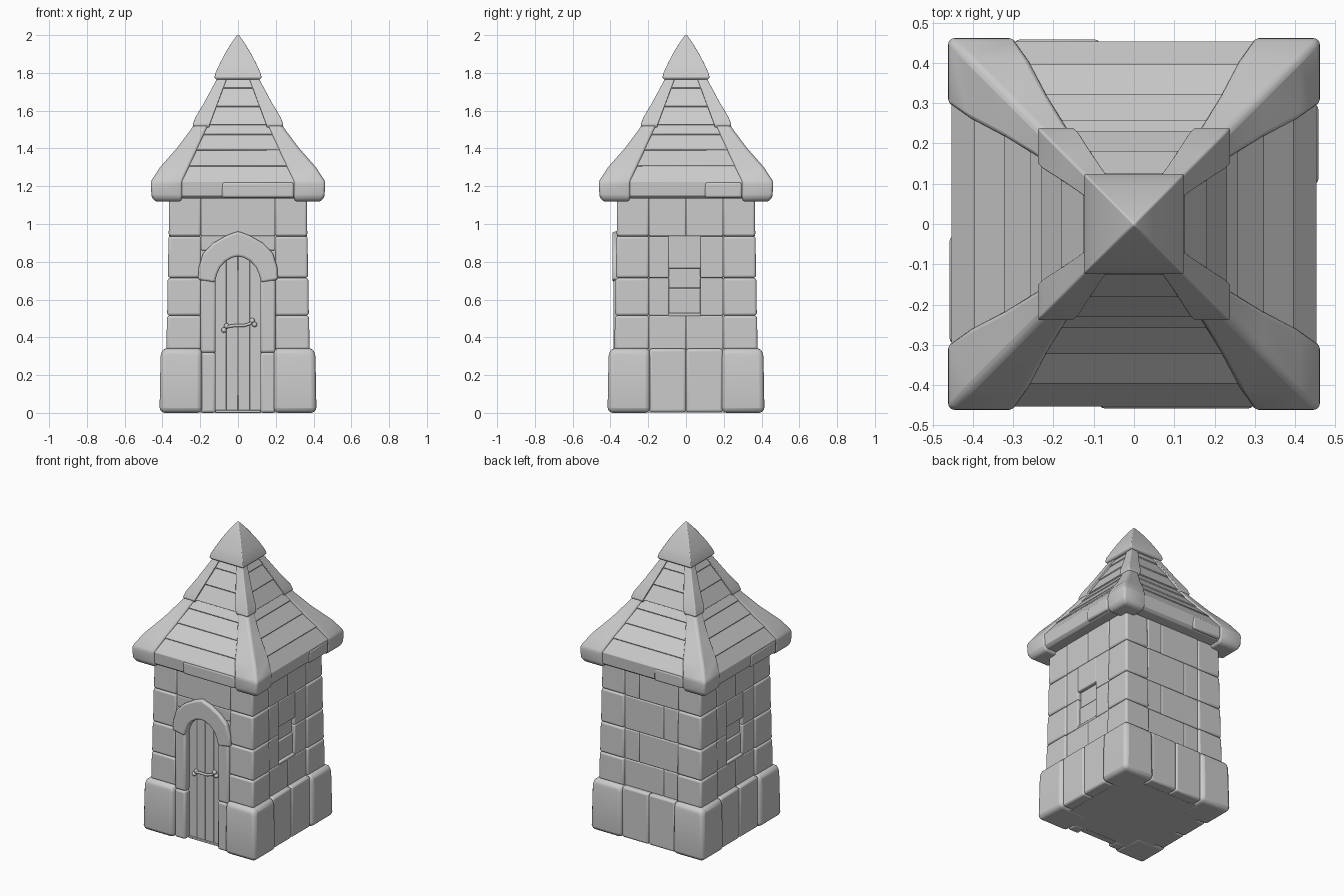
import bpy, bmesh, math
from mathutils import Matrix, Vector

cube = bpy.data.objects.get("Cube")
if cube:
    bpy.data.objects.remove(cube, do_unlink=True)

stone = bpy.data.materials.new("plain grey stone")
stone.use_nodes = True
GREY = (0.6, 0.6, 0.6, 1)
stone.diffuse_color = GREY
stone.node_tree.nodes["Principled BSDF"].inputs["Base Color"].default_value = GREY


def finish(name, bm, bevel, turn=0, segments=3):
    """Turn the mesh about z, store it and round its edges."""
    bmesh.ops.recalc_face_normals(bm, faces=bm.faces)
    bm.transform(Matrix.Rotation(math.radians(turn), 4, "Z"))
    mesh = bpy.data.meshes.new(name)
    bm.to_mesh(mesh)
    bm.free()
    mesh.materials.append(stone)
    ob = bpy.data.objects.new(name, mesh)
    bpy.context.collection.objects.link(ob)
    if bevel:
        mod = ob.modifiers.new("rounding", "BEVEL")
        mod.width, mod.segments = bevel, segments
        mod.limit_method, mod.angle_limit = "ANGLE", math.radians(25)
    bpy.ops.object.select_all(action="DESELECT")
    ob.select_set(True)
    bpy.context.view_layer.objects.active = ob
    bpy.ops.object.shade_smooth_by_angle(angle=math.radians(40))
    return ob


def block(name, x, y, z, bevel=0.01, turn=0):
    """Box from (low, high) ranges."""
    bm = bmesh.new()
    bmesh.ops.create_cube(bm, size=1)
    for v in bm.verts:
        v.co = [r[0] if c < 0 else r[1] for c, r in zip(v.co, (x, y, z))]
    return finish(name, bm, bevel, turn)


def loft(name, sections, bevel, turn=0):
    """Stack of squares (z, low, high), low defaulting to -high."""
    bm = bmesh.new()
    rings = []
    for z, lo, hi in sections:
        corners = ((lo, lo), (hi, lo), (hi, hi), (lo, hi))
        rings.append([bm.verts.new((a, b, z)) for a, b in corners])
    for a, b in zip(rings, rings[1:]):
        for i in range(4):
            j = (i + 1) % 4
            bm.faces.new((a[i], a[j], b[j], b[i]))
    bm.faces.new(rings[0][::-1])
    bm.faces.new(rings[-1])
    return finish(name, bm, bevel, turn)


def tube(name, points, radius):
    curve = bpy.data.curves.new(name, "CURVE")
    curve.dimensions = "3D"
    curve.bevel_depth, curve.bevel_resolution = radius, 3
    curve.use_fill_caps = True
    s = curve.splines.new("POLY")
    s.points.add(len(points) - 1)
    for p, co in zip(s.points, points):
        p.co = (*co, 1)
    curve.materials.append(stone)
    ob = bpy.data.objects.new(name, curve)
    bpy.context.collection.objects.link(ob)


def at(profile, z):
    """Value of a (z, value) profile at height z."""
    for (z0, v0), (z1, v1) in zip(profile, profile[1:]):
        if z <= z1:
            return v0 + (v1 - v0) * (z - z0) / (z1 - z0)
    return profile[-1][1]


# Inner mass behind the stones
block("wall_core", (-0.33, 0.33), (-0.325, 0.33), (0.002, 1.18), 0)

# Corner stones: plinth and quoins
JOINTS = [0.335, 0.515, 0.715, 0.935, 1.15]
for k in range(4):
    turn = 90 * k
    loft("plinth_corner", [(0, 0.19, 0.41), (0.03, 0.19, 0.415),
                           (0.3, 0.19, 0.41), (0.342, 0.19, 0.4)], 0.025, turn)
    for i, (a, b) in enumerate(zip(JOINTS, JOINTS[1:])):
        half = 0.379 - 0.004 * i
        loft("corner_stone", [(a, 0.195, half), (b, 0.195, half - 0.003)], 0.013, turn)


def wall(name, x, z, turn, depth=0.366):
    block(name, x, (-depth, -0.31), z, 0.007, turn)


# Plinth stones and wall stones on the two sides and the back
for turn in (90, 180, 270):
    for a, b in ((-0.195, 0), (0, 0.195)):
        block("plinth_stone", (a, b), (-0.397, -0.3), (0.003, 0.34), 0.014, turn)
    for i, (a, b) in enumerate(zip(JOINTS, JOINTS[1:])):
        if turn != 180 and i in (1, 2):
            wall("window_side_stone", (-0.197, -0.09), (a, b), turn)
            wall("window_side_stone", (0.075, 0.197), (a, b), turn)
            continue
        split = 0.09 * (-1) ** i if turn == 180 else 0
        wall("wall_stone", (-0.197, split), (a, b), turn)
        wall("wall_stone", (split, 0.197), (a, b), turn)

# Blind windows with sill, lintel and two panes
for turn in (90, 270):
    wall("window_sill", (-0.095, 0.08), (0.51, 0.53), turn)
    wall("window_lintel", (-0.095, 0.08), (0.765, 0.937), turn)
    wall("window_lower_pane", (-0.095, 0.08), (0.525, 0.66), turn, 0.348)
    wall("window_upper_pane", (-0.095, 0.08), (0.66, 0.77), turn, 0.342)

# Front wall around the doorway
wall("front_top_stone", (-0.197, 0.197), (0.935, 1.15), 0)
wall("front_arch_backing", (-0.197, 0.197), (0.86, 0.937), 0)
for s in (-1, 1):
    xs = sorted((s * 0.14, s * 0.2))
    wall("front_side_stone", xs, (0.34, 0.862), 0)
    # Door jambs
    xs = sorted((s * 0.118, s * 0.198))
    block("jamb_lower", xs, (-0.386, -0.31), (0.0, 0.32), 0.014)
    block("jamb_upper", xs, (-0.384, -0.31), (0.318, 0.712), 0.014)

# Arch band over the door
OUTER = [(0.212, 0.705), (0.208, 0.77), (0.185, 0.845), (0.13, 0.9), (0.06, 0.94), (0, 0.962)]
INNER = [(0.122, 0.69), (0.113, 0.73), (0.095, 0.77), (0.065, 0.803), (0.03, 0.822), (0, 0.828)]
mirrored = lambda pts: pts + [(-x, z) for x, z in pts[-2::-1]]
bm = bmesh.new()
rows = [[(bm.verts.new((x, -0.325, z)), bm.verts.new((x, -0.39, z))) for x, z in mirrored(p)]
        for p in (OUTER, INNER)]
for i in range(len(rows[0]) - 1):
    (o, p), (q, r) = rows[0][i:i + 2]
    (s, t), (u, v) = rows[1][i:i + 2]
    for f in ((o, p, r, q), (s, u, v, t), (p, t, v, r), (o, q, u, s)):
        bm.faces.new(f)
for i in (0, -1):
    bm.faces.new((*rows[0][i], *rows[1][i][::-1]))
finish("door_arch", bm, 0.012)

# Door planks and threshold
for i in range(4):
    x = -0.124 + 0.062 * i
    block("door_plank", (x, x + 0.062), (-0.343, -0.31), (0.004, 0.845), 0.003)
block("threshold", (-0.12, 0.12), (-0.352, -0.31), (0, 0.014), 0.004)

# Door handle: tilted bar with knobbed ends
tube("door_handle", [(-0.055, -0.358, 0.457), (-0.02, -0.364, 0.462),
                     (0.03, -0.364, 0.462), (0.07, -0.358, 0.475)], 0.008)
for x, z in ((-0.075, 0.438), (-0.06, 0.46), (0.075, 0.488), (0.088, 0.468)):
    bm = bmesh.new()
    bmesh.ops.create_uvsphere(bm, u_segments=12, v_segments=8, radius=0.014,
                              matrix=Matrix.Translation(Vector((x, -0.353, z))))
    finish("handle_knob", bm, 0)

# Roof: two tiers, each with shingle courses between corner ridges
LOWER = [(1.225, 0.462), (1.3, 0.413), (1.4, 0.325), (1.5, 0.25), (1.56, 0.21)]
UPPER = [(1.525, 0.24), (1.56, 0.228), (1.65, 0.175), (1.78, 0.105), (1.82, 0.085)]
LOWER_SEAM = [(1.225, 0.295), (1.56, 0.14)]
UPPER_SEAM = [(1.525, 0.15), (1.82, 0.04)]


def tier(name, profile, seam, eave, courses, rim):
    drop, corner_drop = eave
    first, top = profile[0][0], profile[-1][0]
    half = profile[0][1]
    # Shingle courses, each slightly proud of the one above
    levels = [first + (top - first) * i / courses for i in range(courses + 1)]
    rings = [(drop, -half + 0.03, half - 0.03), (drop + 0.015, -half + 0.012, half - 0.012)]
    for a, b in zip(levels, levels[1:]):
        for z, inset in ((a, 0.008), (b - 0.004, 0.016)):
            h = at(profile, z) - inset
            rings.append((z, -h, h))
    loft(name + "_shingles", rings, 0.004)
    # Corner ridges
    for k in range(4):
        w = seam[0][1]
        rings = [(corner_drop, w + 0.005, half - rim), (corner_drop + rim, w, half - 0.004)]
        rings += [(z, at(seam, z), h) for z, h in profile]
        loft(name + "_ridge", rings, 0.014, 90 * k)


tier("lower_roof", LOWER, LOWER_SEAM, (1.135, 1.118), 4, 0.025)
tier("upper_roof", UPPER, UPPER_SEAM, (1.515, 1.51), 3, 0.008)

# Vertical joints in the eaves
for turn, x in ((0, -0.085), (180, 0.085), (90, 0.1), (270, 0.03)):
    block("eave_board", (x, 0.296), (-0.458, -0.4), (1.14, 1.222), 0.012, turn)

# Pointed cap
CAP = [(1.765, 0.117), (1.775, 0.125), (1.8, 0.119), (1.85, 0.096),
       (1.9, 0.07), (1.95, 0.04), (1.985, 0.016), (2.0, 0.004)]
loft("roof_cap", [(z, -h, h) for z, h in CAP], 0.012)
